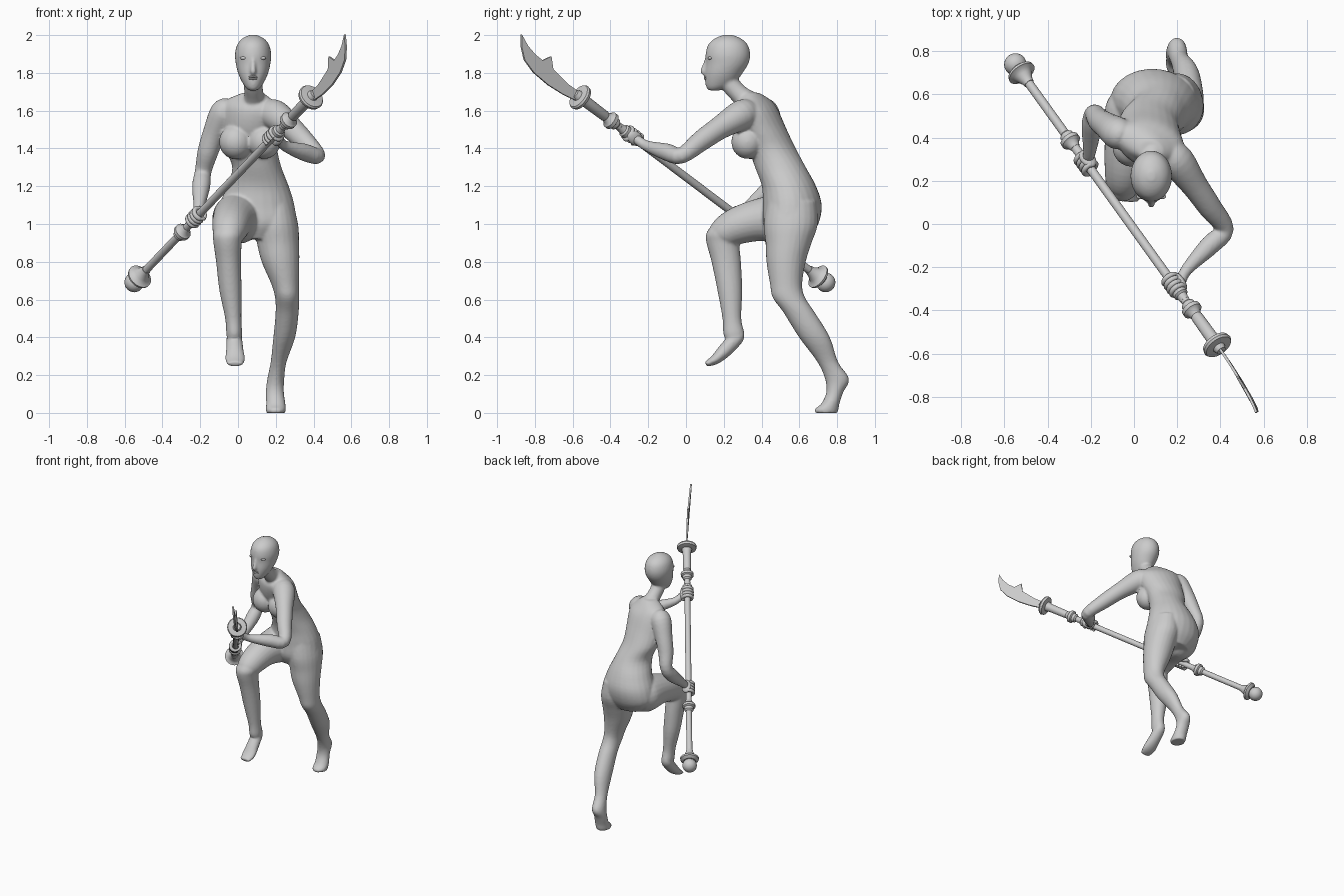
import bpy, bmesh
from math import cos, sin, pi, radians
from mathutils import Vector, Matrix


def catmull(rows, sub):
    """Smoothly interpolate a list of number rows."""
    out, n = [], len(rows)
    for i in range(n - 1):
        p0, p1, p2, p3 = (rows[max(0, min(n - 1, i + k))] for k in (-1, 0, 1, 2))
        for s in range(sub):
            t = s / sub
            out.append([0.5 * (2 * b + (c - a) * t + (2 * a - 5 * b + 4 * c - d) * t * t
                               + (3 * b - a - 3 * c + d) * t ** 3)
                        for a, b, c, d in zip(p0, p1, p2, p3)])
    return out + [list(rows[-1])]


def loft(bm, rows, along=False, seg=24, sub=4):
    """Closed loft; rows are x, y, z, half width, half depth, yaw.
    along=False keeps sections level, True turns them to follow the path."""
    rows = catmull([tuple(r) + (0,) * (6 - len(r)) for r in rows], sub)
    pts = [Vector(r[:3]) for r in rows]
    u, rings = Vector((1, 0.02, 0.03)), []
    for i, (x, y, z, a, b, yaw) in enumerate(rows):
        if along:
            t = (pts[min(i + 1, len(pts) - 1)] - pts[max(i - 1, 0)]).normalized()
            u = (u - t * u.dot(t)).normalized()
            v = t.cross(u)
        else:
            u = Vector((cos(radians(yaw)), sin(radians(yaw)), 0))
            v = Vector((-u.y, u.x, 0))
        rings.append([bm.verts.new(pts[i] + u * a * cos(2 * pi * k / seg) + v * b * sin(2 * pi * k / seg))
                      for k in range(seg)])
    for r0, r1 in zip(rings, rings[1:]):
        for k in range(seg):
            bm.faces.new((r0[k], r0[(k + 1) % seg], r1[(k + 1) % seg], r1[k]))
    bm.faces.new(rings[0][::-1])
    bm.faces.new(rings[-1])


def tube(bm, rows, **kw):
    """Round tube along a path; rows are x, y, z, radius."""
    loft(bm, [(*r[:3], r[3], r[3]) for r in rows], along=True, **kw)


def ball(bm, c, size, rot=None):
    m = Matrix.Translation(c) @ (rot or Matrix()) @ Matrix.Diagonal((*size, 1))
    bmesh.ops.create_uvsphere(bm, u_segments=24, v_segments=16, radius=1, matrix=m)


def finish(bm, name, angle=40):
    bmesh.ops.recalc_face_normals(bm, faces=bm.faces)
    me = bpy.data.meshes.new(name)
    bm.to_mesh(me)
    bm.free()
    ob = bpy.data.objects.new(name, me)
    bpy.context.collection.objects.link(ob)
    bpy.ops.object.select_all(action='DESELECT')
    ob.select_set(True)
    bpy.context.view_layer.objects.active = ob
    bpy.ops.object.shade_smooth_by_angle(angle=radians(angle))
    return ob


# Polearm axis: pommel to guard
A, B = Vector((-0.55, 0.74, 0.69)), Vector((0.385, -0.56, 1.67))
D = (B - A).normalized()
L = (B - A).length
UP = (Vector((0, 0, 1)) - D * D.z).normalized()
SIDE = D.cross(UP)
FRAME = Matrix((SIDE, UP, D)).transposed().to_4x4()

# Body: overlapping lofts fused into one skin
bm = bmesh.new()
# torso
loft(bm, [(.10, .55, .92, .13, .10, -8), (.10, .555, 1.0, .205, .145, -8), (.10, .563, 1.1, .20, .155, -8),
          (.105, .545, 1.2, .165, .143, -10), (.10, .50, 1.3, .13, .135, -14), (.07, .455, 1.4, .14, .125, -18),
          (.07, .405, 1.5, .155, .125, -20), (.075, .37, 1.6, .165, .11, -22), (.06, .365, 1.655, .13, .075, -22),
          (.08, .34, 1.695, .055, .045, -22)])
# breasts
ball(bm, (-.01, .355, 1.435), (.09, .09, .093))
ball(bm, (.14, .325, 1.435), (.085, .085, .09))
# neck and head
tube(bm, [(.085, .36, 1.62, .075), (.085, .29, 1.68, .052), (.08, .235, 1.74, .05), (.08, .21, 1.80, .05)])
loft(bm, [(.08, .15, 1.707, .022, .03), (.08, .165, 1.725, .042, .058), (.08, .185, 1.76, .063, .085),
          (.08, .20, 1.80, .08, .10), (.08, .218, 1.85, .092, .113), (.08, .222, 1.90, .096, .118),
          (.08, .222, 1.95, .084, .104), (.08, .222, 1.983, .056, .068), (.08, .222, 2.002, .015, .02)], seg=32)
# nose
tube(bm, [(.08, .113, 1.885, .01), (.08, .1, 1.84, .012), (.08, .092, 1.808, .017), (.08, .105, 1.797, .012)])
# standing leg and foot
loft(bm, [(.19, .56, 1.12, .10, .13), (.20, .555, 1.0, .118, .143), (.212, .543, .9, .112, .122),
          (.225, .53, .8, .10, .104), (.25, .53, .68, .073, .085), (.26, .545, .61, .064, .086),
          (.26, .60, .53, .061, .083), (.245, .68, .4, .058, .082), (.215, .75, .27, .042, .055),
          (.20, .80, .18, .045, .064), (.195, .788, .11, .048, .045), (.20, .765, .05, .051, .048),
          (.20, .745, .02, .053, .063), (.20, .742, .0, .05, .06)])
# raised thigh, calf and foot
tube(bm, [(.01, .60, 1.03, .11), (0, .52, 1.03, .135), (-.025, .38, 1.02, .112),
          (-.04, .26, .985, .097), (-.05, .19, .94, .08), (-.05, .17, .91, .05)])
loft(bm, [(-.045, .21, 1.0, .06, .07), (-.052, .197, .95, .08, .09), (-.055, .195, .9, .075, .087),
          (-.05, .213, .8, .066, .078), (-.04, .232, .65, .059, .066), (-.025, .243, .5, .043, .05),
          (-.02, .253, .42, .042, .056), (-.02, .255, .38, .035, .04)])
loft(bm, [(-.02, .295, .43, .025, .02), (-.02, .27, .40, .04, .038), (-.017, .21, .335, .046, .038),
          (-.015, .155, .283, .052, .027), (-.015, .105, .258, .04, .014)], along=True)
# arms, ending at the palms on the shaft
GRIPS = []
for rows, t in (([(-.04, .40, 1.61, .06), (-.075, .42, 1.585, .075), (-.125, .455, 1.48, .062),
                  (-.16, .48, 1.38, .055), (-.185, .51, 1.275, .044), (-.195, .455, 1.2, .048),
                  (-.205, .34, 1.10, .031)], .353),
                ([(.15, .33, 1.59, .07), (.20, .29, 1.575, .08), (.28, .18, 1.51, .062),
                  (.35, .08, 1.44, .055), (.42, -.025, 1.362, .043), (.35, -.1, 1.38, .046),
                  (.245, -.21, 1.415, .028)], .787)):
    P = A.lerp(B, t)
    w = Vector(rows[-1][:3]) - P
    w = (w - D * w.dot(D)).normalized()
    GRIPS.append((P, w))
    tube(bm, rows + [(*(P + w * .035), .026)])
body = finish(bm, "body")
rm = body.modifiers.new("fuse", 'REMESH')
rm.mode, rm.voxel_size, rm.use_smooth_shade = 'VOXEL', .008, True
sm = body.modifiers.new("soften", 'SMOOTH')
sm.factor, sm.iterations = .5, 5

# Hands: palm, four curled fingers and a thumb around the shaft
for name, (P, w) in zip(("right_hand", "left_hand"), GRIPS):
    bm = bmesh.new()
    n = D.cross(w)
    ball(bm, P + w * .032, (.036, .022, .052), Matrix((n, w, D)).transposed().to_4x4())
    for off, sgn, end in ((-.036, 1, 250), (-.012, 1, 260), (.012, 1, 260), (.036, 1, 245), (.03, -1, 130)):
        tube(bm, [(*(P + D * off + (w * cos(radians(a)) + n * sgn * sin(radians(a))) * .034),
                   .0125 if a < end - 40 else .010) for a in range(0, end, 30)], seg=12, sub=2)
    finish(bm, name, 60)

# Eyes and lips
bm = bmesh.new()
for x in (.032, .128):
    ball(bm, (x, .128, 1.878), (.021, .013, .009))
finish(bm, "eyes")
bm = bmesh.new()
for z in (1.769, 1.779):
    ball(bm, (.08, .106, z), (.024, .012, .006))
finish(bm, "lips")


def lathe(name, profile, seg=24):
    """Revolve (distance along the shaft, radius) points about the weapon axis."""
    bm = bmesh.new()
    loft(bm, [(0, 0, s, r, r) for s, r in profile], seg=seg, sub=1)
    ob = finish(bm, name, 35)
    ob.matrix_world = Matrix.Translation(A) @ FRAME


# Polearm shaft, collars, pommel and guard
lathe("shaft", [(0, .021), (L + .02, .021)])
lathe("pommel", [(.05 * -cos(pi * k / 12), max(.003, .052 * sin(pi * k / 12))) for k in range(13)])
lathe("pommel_flange", [(.035, .045), (.05, .066), (.062, .068), (.07, .05), (.085, .04), (.11, .028), (.13, .024)])
collar = [(-.045, .022), (-.035, .032), (-.015, .034), (-.008, .046), (.012, .046), (.02, .034), (.04, .026), (.05, .022)]
for name, s in (("lower_collar", .51), ("upper_collar", 1.64), ("middle_collar", 1.53)):
    k = .75 if name.startswith("middle") else 1
    lathe(name, [(s + d, max(.022, r * k)) for d, r in collar])
lathe("neck_sleeve", [(1.68, .024), (1.69, .028), (L - .05, .03), (L - .02, .036)])
lathe("guard", [(L - .02, .035), (L - .012, .068), (L + .004, .072), (L + .014, .066), (L + .018, .03), (L + .04, .022)])

# Blade: hooked outline, thin along the edge
outline = [(0, -.025), (.1, -.043), (.21, -.05), (.32, -.04), (.4, -.012), (.45, .04), (.48, .097),
           (.42, .064), (.36, .047), (.305, .043), (.27, .09), (.225, .036), (.1, .018), (0, .02)]
bm = bmesh.new()
face = bm.faces.new([bm.verts.new((-.006, u, s)) for s, u in outline])
ext = bmesh.ops.extrude_face_region(bm, geom=[face])
for v in ext["geom"]:
    if isinstance(v, bmesh.types.BMVert):
        v.co.x += .012
for v in bm.verts:
    v.co.x += -.035 * (v.co.z / .48) ** 2 * -1
    if v.co.y < -.02:
        v.co.y -= .001
blade = finish(bm, "blade", 30)
blade.matrix_world = Matrix.Translation(B) @ FRAME
